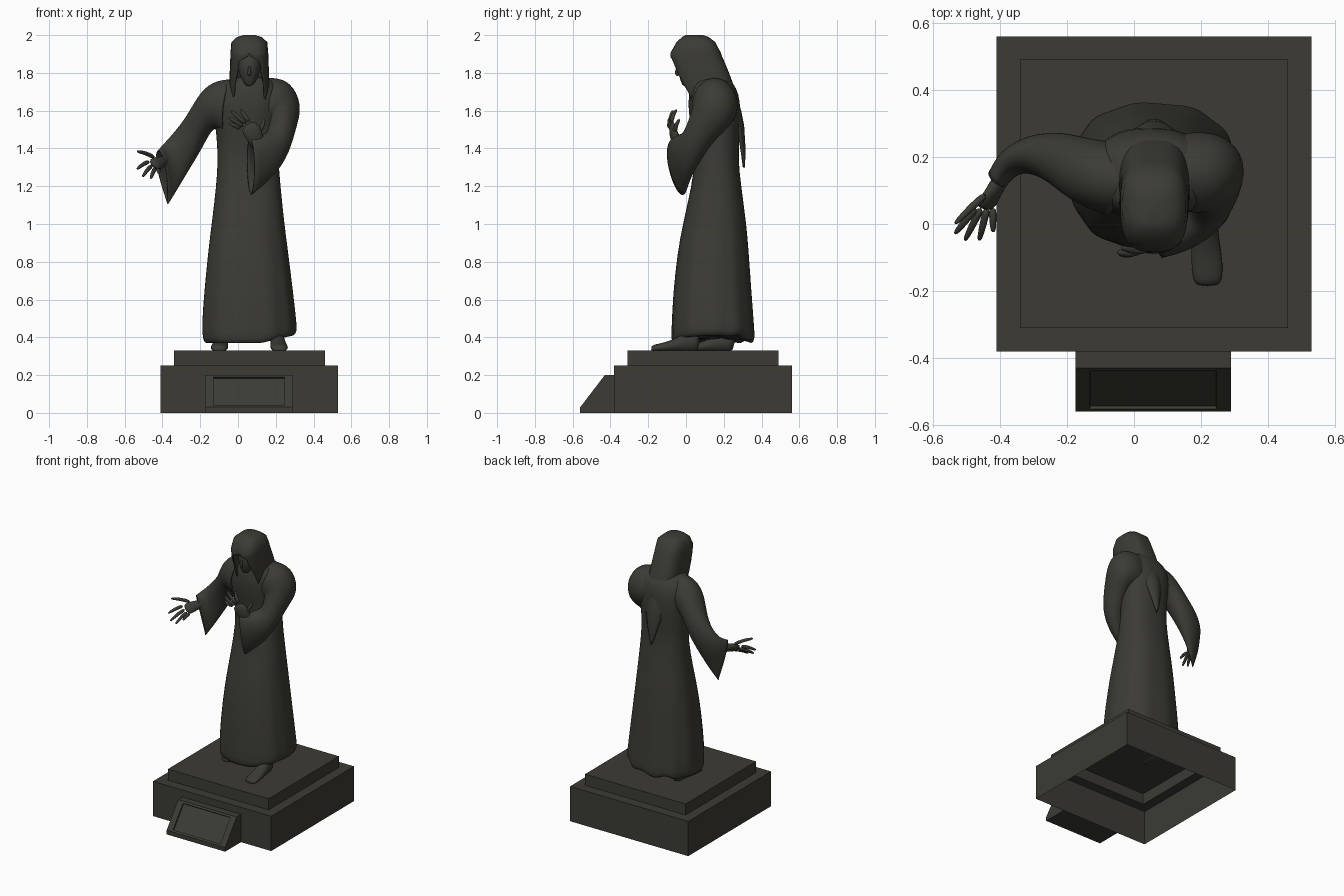
import bpy, bmesh, math
from mathutils import Vector as V

bronze = bpy.data.materials.new("dark bronze")
bronze.diffuse_color = (0.045, 0.044, 0.035, 1)


def spow(v, e):
    return math.copysign(abs(v) ** e, v)


def skin(bm, rings, cap0=False, cap1=False, wrap=True):
    """Bridge a list of point rings with quads."""
    vs = [[bm.verts.new(p) for p in r] for r in rings]
    n = len(vs[0])
    faces = []
    for a, b in zip(vs, vs[1:]):
        for i in range(n if wrap else n - 1):
            j = (i + 1) % n
            faces.append(bm.faces.new((a[i], a[j], b[j], b[i])))
    if cap0:
        bm.faces.new(vs[0][::-1])
    if cap1:
        bm.faces.new(vs[-1])
    return faces


def finish(bm, name, smooth=True, subsurf=0, thick=0):
    bmesh.ops.recalc_face_normals(bm, faces=bm.faces)
    me = bpy.data.meshes.new(name)
    bm.to_mesh(me)
    bm.free()
    me.materials.append(bronze)
    for p in me.polygons:
        p.use_smooth = smooth
    ob = bpy.data.objects.new(name, me)
    bpy.context.collection.objects.link(ob)
    if subsurf:
        m = ob.modifiers.new("smooth", 'SUBSURF')
        m.levels = m.render_levels = subsurf
    if thick:
        m = ob.modifiers.new("thickness", 'SOLIDIFY')
        m.thickness, m.offset = thick, -1
    return ob


def loft(bm, secs, n=16, cap=True):
    """Sections (top, bottom, half width, taper); width is square to the path."""
    secs = [(V(s[0]), V(s[1]), s[2], s[3] if len(s) > 3 else 0) for s in secs]
    mids = [(t + b) / 2 for t, b, _, _ in secs]
    rings = []
    for k, (t, b, w, taper) in enumerate(secs):
        path = mids[min(k + 1, len(mids) - 1)] - mids[max(k - 1, 0)]
        side = (t - b).cross(path).normalized() * w
        ring = []
        for i in range(n):
            a = 2 * math.pi * i / n
            ring.append(mids[k] + (t - b) / 2 * math.sin(a)
                        + side * math.cos(a) * (1 + taper * (math.sin(a) - 1) / 2))
        rings.append(ring)
    skin(bm, rings, cap, cap)


def tube(bm, pts, radii, up=(0, 0, 1)):
    pts = [V(p) for p in pts]
    side = (pts[-1] - pts[0]).cross(V(up)).normalized()
    loft(bm, [(p + side * r, p - side * r, r) for p, r in zip(pts, radii)], 8)


def finger(bm, base, knuckle, tip, r=0.012):
    b, k, t = V(base), V(knuckle), V(tip)
    tube(bm, [b, k, k.lerp(t, 0.8), t], [r * 1.15, r, r * 0.8, r * 0.35], (0.2, 0.1, 1))


# stepped plinth, hollow underneath
def square(h, z):
    return [(0.06 + sx * h, 0.09 + sy * h, z) for sx, sy in ((-1, -1), (1, -1), (1, 1), (-1, 1))]


bm = bmesh.new()
skin(bm, [square(0.47, 0), square(0.47, 0.25), square(0.40, 0.25), square(0.40, 0.33)], cap1=True)
finish(bm, "plinth", smooth=False)

# sloped plaque with a sunken panel
bm = bmesh.new()
prof = [(-0.38, 0), (-0.38, 0.2), (-0.43, 0.2), (-0.56, 0.03), (-0.56, 0)]
fs = skin(bm, [[(x, y, z) for y, z in prof] for x in (-0.175, 0.29)], True, True)
bm.normal_update()
slope = fs[2]
bmesh.ops.recalc_face_normals(bm, faces=bm.faces)
bmesh.ops.inset_region(bm, faces=[slope], thickness=0.02)
for v in slope.verts:
    v.co.x += 0.03 if v.co.x < 0.05 else -0.03
bmesh.ops.inset_region(bm, faces=[slope], thickness=0.001, depth=-0.01)
finish(bm, "plaque", smooth=False)

# robe: z, left, right, front, back
rows = [(0.39, -0.15, 0.27, -0.03, 0.31), (0.36, -0.17, 0.29, -0.06, 0.35),
        (0.385, -0.19, 0.31, -0.08, 0.365), (0.46, -0.195, 0.31, -0.075, 0.36),
        (0.62, -0.183, 0.293, -0.07, 0.348), (0.85, -0.16, 0.265, -0.045, 0.332),
        (1.0, -0.14, 0.245, -0.017, 0.32), (1.2, -0.115, 0.225, 0.03, 0.292),
        (1.35, -0.105, 0.212, 0.05, 0.275), (1.48, -0.115, 0.215, 0.035, 0.285),
        (1.6, -0.13, 0.225, 0.01, 0.29), (1.69, -0.13, 0.235, 0.015, 0.28),
        (1.75, -0.085, 0.205, 0.03, 0.25), (1.785, -0.01, 0.13, 0.05, 0.2)]
bm = bmesh.new()
rings = []
for z, x0, x1, y0, y1 in rows:
    low = max(0, (1.2 - z) / 0.85)
    ring = []
    for i in range(64):
        a = 2 * math.pi * i / 64
        f = 1 + 0.014 * low * (math.cos(11 * a) - 0.3)
        x = (x0 + x1) / 2 + (x1 - x0) / 2 * f * spow(math.cos(a), 0.85)
        y = (y0 + y1) / 2 + (y1 - y0) / 2 * f * spow(math.sin(a), 0.85)
        hem = 0.045 * max(0, (x - 0.12) / 0.19) + 0.012 * max(0, math.sin(a)) * (1 + math.cos(9 * a))
        ring.append((x, y, z + (hem if z < 0.4 else 0)))
    rings.append(ring)
skin(bm, rings, True, True)
finish(bm, "robe", subsurf=1)

# outstretched sleeve and sleeve folded to the chest
bm = bmesh.new()
loft(bm, [((-0.03, 0.13, 1.77), (-0.07, 0.13, 1.47), 0.11),
          ((-0.11, 0.145, 1.765), (-0.11, 0.15, 1.51), 0.108),
          ((-0.19, 0.17, 1.715), (-0.15, 0.165, 1.49), 0.095),
          ((-0.265, 0.205, 1.58), (-0.195, 0.195, 1.39), 0.08),
          ((-0.34, 0.215, 1.485), (-0.255, 0.205, 1.29), 0.067, 0.2),
          ((-0.4, 0.185, 1.42), (-0.315, 0.195, 1.19), 0.055, 0.5),
          ((-0.42, 0.125, 1.395), (-0.37, 0.165, 1.1), 0.05, 0.8)], cap=False)
finish(bm, "open_arm_sleeve", subsurf=2, thick=0.008)
bm = bmesh.new()
loft(bm, [((0.11, 0.15, 1.775), (0.12, 0.15, 1.48), 0.11),
          ((0.195, 0.155, 1.78), (0.16, 0.155, 1.49), 0.125),
          ((0.28, 0.155, 1.755), (0.165, 0.15, 1.5), 0.125),
          ((0.335, 0.14, 1.65), (0.165, 0.13, 1.5), 0.115),
          ((0.32, 0.11, 1.53), (0.15, 0.08, 1.49), 0.095),
          ((0.265, 0.06, 1.36), (0.15, 0.02, 1.485), 0.08),
          ((0.18, 0.01, 1.24), (0.12, -0.045, 1.475), 0.06, -0.2),
          ((0.07, -0.015, 1.15), (0.065, -0.07, 1.455), 0.048, -0.3)], cap=False)
finish(bm, "folded_arm_sleeve", subsurf=2, thick=0.008)

# open hand
bm = bmesh.new()
loft(bm, [((-0.385, 0.17, 1.37), (-0.365, 0.17, 1.31), 0.028),
          ((-0.415, 0.12, 1.355), (-0.395, 0.12, 1.3), 0.025),
          ((-0.455, 0.08, 1.355), (-0.405, 0.075, 1.29), 0.02),
          ((-0.475, 0.045, 1.335), (-0.42, 0.04, 1.28), 0.015)], 12)
finger(bm, (-0.44, 0.09, 1.35), (-0.485, 0.05, 1.375), (-0.535, 0.0, 1.385))
for kx, kz, tip in ((-0.47, 1.33, (-0.535, -0.03, 1.29)), (-0.455, 1.31, (-0.505, -0.05, 1.25)),
                    (-0.438, 1.295, (-0.462, -0.05, 1.24)), (-0.422, 1.285, (-0.42, -0.025, 1.27))):
    k = V((kx, 0.05, kz))
    finger(bm, k, k.lerp(V(tip), 0.45) + V((0, 0, 0.008)), tip)
finish(bm, "open_hand", subsurf=1)

# hand on the chest
bm = bmesh.new()
loft(bm, [((0.15, -0.02, 1.41), (0.1, -0.03, 1.36), 0.028),
          ((0.13, -0.05, 1.47), (0.06, -0.06, 1.42), 0.025),
          ((0.125, -0.065, 1.52), (0.035, -0.075, 1.46), 0.02),
          ((0.075, -0.07, 1.555), (0.01, -0.08, 1.5), 0.015)], 12)
finger(bm, (0.11, -0.06, 1.48), (0.13, -0.055, 1.52), (0.14, -0.035, 1.555))
for kx, kz, tip in ((0.06, 1.54, (0.012, -0.05, 1.605)), (0.045, 1.53, (-0.038, -0.07, 1.6)),
                    (0.03, 1.515, (-0.05, -0.085, 1.565)), (0.015, 1.505, (-0.045, -0.09, 1.535))):
    k = V((kx, -0.075, kz))
    finger(bm, k, k.lerp(V(tip), 0.5) + V((0, -0.01, 0)), tip)
finish(bm, "chest_hand", subsurf=1)

# feet
for name, x, toe, dx in (("front_foot", 0.21, -0.185, 0.01), ("rear_foot", -0.09, 0.0, -0.01)):
    bm = bmesh.new()
    loft(bm, [((x + dx * k, toe + d, 0.33 + h), (x + dx * k, toe + d, 0.322), w)
              for d, h, w, k in ((0, 0.02, 0.03, 1), (0.015, 0.034, 0.045, 1), (0.07, 0.042, 0.05, 0.8),
                                 (0.14, 0.07, 0.042, 0.3), (0.2, 0.11, 0.04, 0), (0.26, 0.1, 0.035, 0))], 12)
    finish(bm, name, subsurf=1)

# face and neck
bm = bmesh.new()
loft(bm, [((x, y - d, z), (x, y + d, z), w) for x, y, z, d, w in (
    (0.06, 0.0, 1.728, 0.015, 0.014), (0.06, 0.01, 1.75, 0.037, 0.034), (0.06, 0.02, 1.79, 0.06, 0.053),
    (0.06, 0.03, 1.84, 0.075, 0.064), (0.06, 0.05, 1.89, 0.08, 0.064), (0.06, 0.06, 1.93, 0.06, 0.05))])
tube(bm, [(0.06, 0.12, 1.68), (0.06, 0.07, 1.8)], [0.055, 0.05], (0, 1, 0))
tube(bm, [(0.06, -0.04, 1.84), (0.06, -0.055, 1.795), (0.06, -0.04, 1.785)], [0.006, 0.012, 0.008], (0, 1, 0))
finish(bm, "face", subsurf=1)

# hood: z, front, back, half width, wrap angle (180 closes it)
rows = [(2.0, 0.0, 0.09, 0.03, 180), (1.99, -0.02, 0.12, 0.065, 180), (1.963, -0.05, 0.155, 0.095, 180),
        (1.905, -0.083, 0.185, 0.1, 180), (1.885, -0.082, 0.192, 0.101, 179), (1.86, -0.077, 0.203, 0.102, 157),
        (1.80, -0.06, 0.228, 0.104, 150), (1.74, -0.038, 0.25, 0.106, 141), (1.69, -0.02, 0.265, 0.104, 133),
        (1.64, -0.01, 0.285, 0.097, 128)]
bm = bmesh.new()
rings = []
for z, y0, y1, hw, wrap in rows:
    ring = []
    for i in range(41):
        a = math.radians(wrap) * (i / 20 - 1)
        ring.append((0.06 + hw * spow(math.sin(a), 0.65),
                     (y0 + y1) / 2 + (y1 - y0) / 2 * spow(math.cos(a), 0.75), z))
    rings.append(ring)
skin(bm, rings, cap0=True, wrap=False)
bmesh.ops.remove_doubles(bm, verts=bm.verts, dist=0.0005)
finish(bm, "hood", thick=0.01)

# pointed veil down the back
bm = bmesh.new()
rings = []
for z, y, hw in ((1.76, 0.237, 0.1), (1.68, 0.268, 0.105), (1.6, 0.292, 0.092), (1.52, 0.308, 0.07),
                 (1.42, 0.314, 0.042), (1.35, 0.314, 0.022), (1.3, 0.312, 0.005)):
    rings.append([(0.06 + hw * t / 4, y - 0.5 * hw * (t / 4) ** 2, z) for t in range(-4, 5)])
skin(bm, rings, wrap=False)
finish(bm, "veil_tail", thick=0.012)
